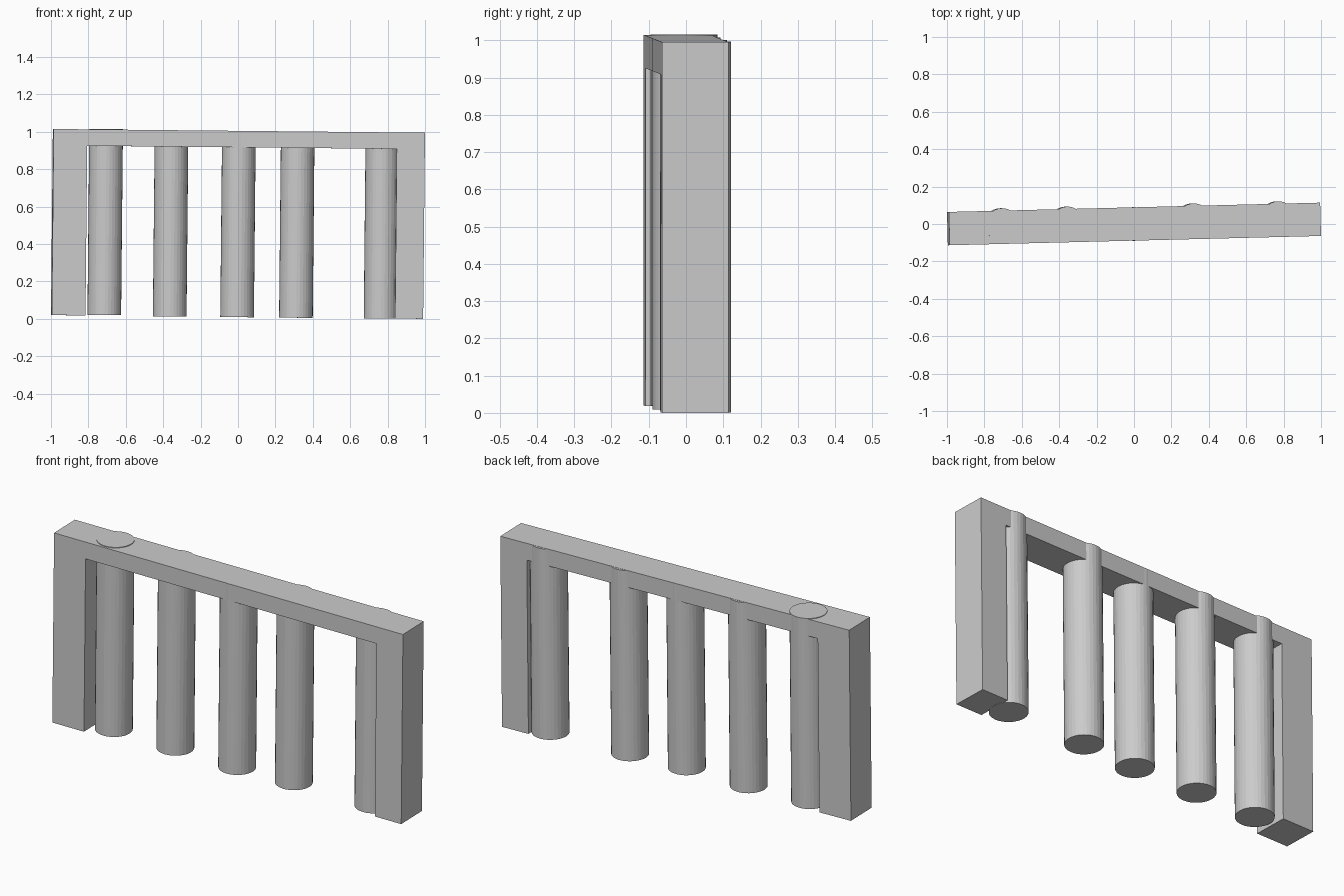
import bpy
import bmesh
from mathutils import Matrix

cube = bpy.data.objects.get("Cube")
if cube:
    bpy.data.objects.remove(cube, do_unlink=True)

# One plain grey for the whole structure
stone = bpy.data.materials.new("plain grey")
stone.use_nodes = True
GREY = (0.6, 0.6, 0.6, 1)
stone.diffuse_color = GREY
bsdf = next(n for n in stone.node_tree.nodes if n.type == "BSDF_PRINCIPLED")
bsdf.inputs["Base Color"].default_value = GREY

HEIGHT, DEPTH, HALF = 0.995, 0.178, 0.993
RADIUS = 0.09

# The whole structure leans a little and is turned slightly about the vertical
pose = (Matrix.Translation((-0.005, 0, 0.01))
        @ Matrix.Rotation(0.025, 4, "Z") @ Matrix.Rotation(0.01, 4, "Y"))


def add_part(name, bm):
    bmesh.ops.recalc_face_normals(bm, faces=bm.faces)
    bm.transform(pose)
    mesh = bpy.data.meshes.new(name)
    bm.to_mesh(mesh)
    bm.free()
    mesh.materials.append(stone)
    obj = bpy.data.objects.new(name, mesh)
    bpy.context.collection.objects.link(obj)
    return obj


# Portal frame: a U-shaped profile extruded through its depth
under = HEIGHT - 0.088
left_in, right_in = -HALF + 0.18, HALF - 0.15
profile = [(-HALF, 0), (left_in, 0), (left_in, under), (right_in, under),
           (right_in, 0), (HALF, 0), (HALF, HEIGHT), (-HALF, HEIGHT)]
bm = bmesh.new()
face = bm.faces.new([bm.verts.new((x, -DEPTH / 2, z)) for x, z in profile])
ext = bmesh.ops.extrude_face_region(bm, geom=[face])
moved = [v for v in ext["geom"] if isinstance(v, bmesh.types.BMVert)]
bmesh.ops.translate(bm, verts=moved, vec=(0, DEPTH, 0))
add_part("portal_frame", bm)

# Round columns: x position, y position, lift
columns = [(-0.71, 0.012, 0.003), (-0.36, 0.012, -0.001), (0, 0, -0.001),
           (0.315, 0.012, -0.001), (0.768, 0.012, -0.001)]
for i, (x, y, lift) in enumerate(columns, 1):
    bm = bmesh.new()
    bmesh.ops.create_cone(bm, cap_ends=True, segments=32, radius1=RADIUS,
                          radius2=RADIUS, depth=HEIGHT,
                          matrix=Matrix.Translation((x, y, HEIGHT / 2 + lift)))
    add_part(f"column_{i}", bm)
